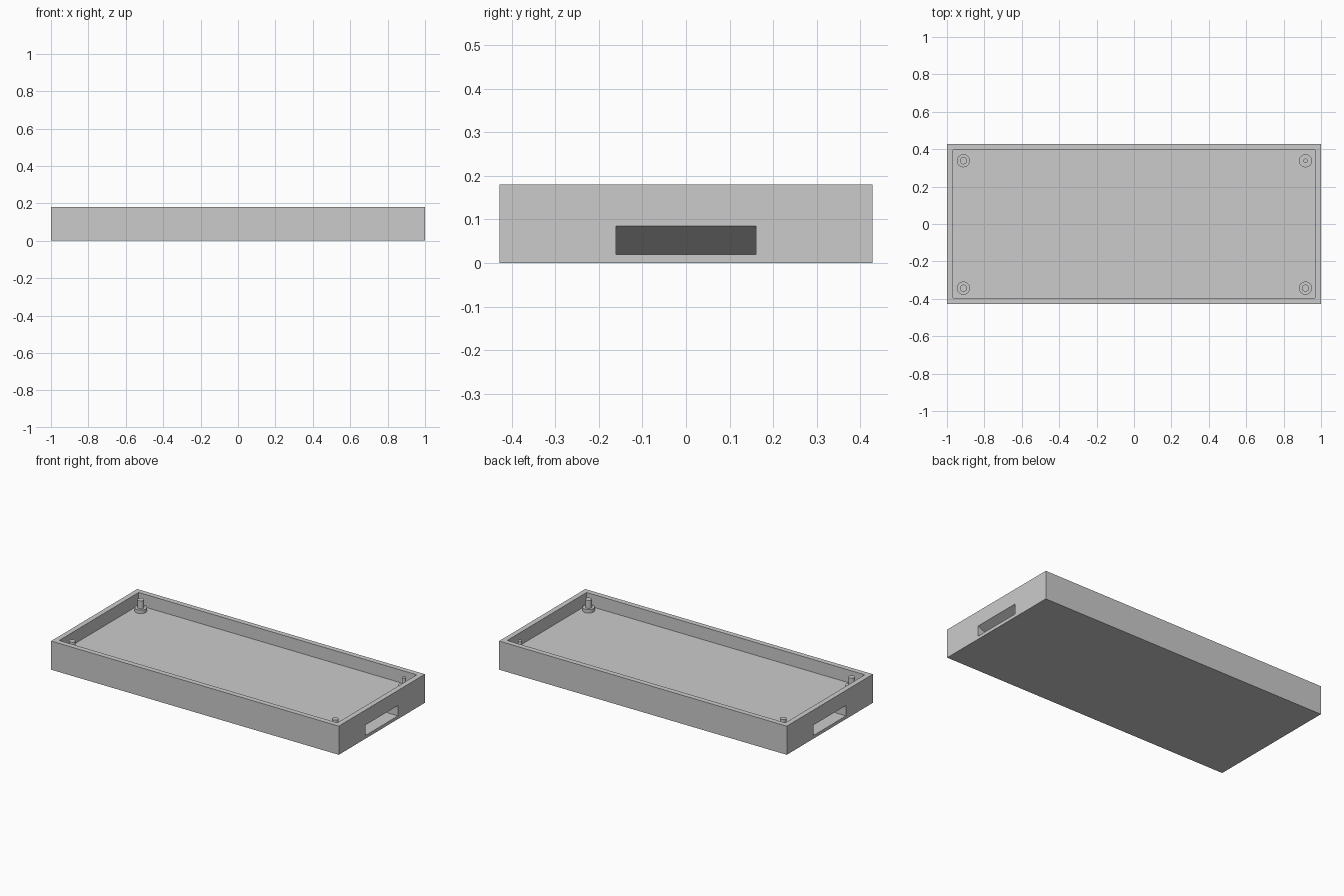
import bpy
import bmesh
from mathutils import Vector

cube = bpy.data.objects.get("Cube")
if cube:
    bpy.data.objects.remove(cube, do_unlink=True)

LENGTH, WIDTH, HEIGHT = 2.0, 0.855, 0.18
WALL = 0.033
FLOOR_Z = 0.1

grey = bpy.data.materials.new("plain_grey")
grey.use_nodes = True
colour = (0.6, 0.6, 0.6, 1.0)
grey.diffuse_color = colour
grey.node_tree.nodes["Principled BSDF"].inputs["Base Color"].default_value = colour


def add_object(name, bm):
    mesh = bpy.data.meshes.new(name)
    bm.to_mesh(mesh)
    bm.free()
    mesh.materials.append(grey)
    obj = bpy.data.objects.new(name, mesh)
    bpy.context.collection.objects.link(obj)
    return obj


def recess(bm, direction, low, high, depth):
    """Sink a rectangular pocket, bounded by low and high, into one box face."""
    direction = Vector(direction)
    bm.normal_update()
    face = max(bm.faces, key=lambda f: f.calc_center_median().dot(direction))
    axis = max(range(3), key=lambda i: abs(direction[i]))
    centre = face.calc_center_median()
    # First inset makes the mouth, the second makes the pocket bottom
    for sink in (0, depth):
        bmesh.ops.inset_individual(bm, faces=[face], thickness=0.005)
        for v in face.verts:
            for i in range(3):
                if i == axis:
                    v.co[i] = centre[i] - direction[i] * sink
                else:
                    v.co[i] = low[i] if v.co[i] < centre[i] else high[i]


# Tray with an open top and a slot in each end
bm = bmesh.new()
bmesh.ops.create_cube(bm, size=1)
for v in bm.verts:
    v.co = Vector((v.co.x * LENGTH, v.co.y * WIDTH, (v.co.z + 0.5) * HEIGHT))
inner = Vector((LENGTH / 2 - WALL, WIDTH / 2 - WALL, 0))
recess(bm, (0, 0, 1), -inner, inner, HEIGHT - FLOOR_Z)
for side in (-1, 1):
    recess(bm, (side, 0, 0), (0, -0.16, 0.02), (0, 0.16, 0.085), 0.15)
bmesh.ops.recalc_face_normals(bm, faces=bm.faces)
add_object("tray", bm)


def cylinder(name, x, y, radius, bottom, top):
    bm = bmesh.new()
    bmesh.ops.create_cone(bm, cap_ends=True, segments=32, radius1=radius,
                          radius2=radius, depth=top - bottom)
    obj = add_object(name, bm)
    obj.location = (x, y, (bottom + top) / 2)
    bpy.ops.object.select_all(action="DESELECT")
    obj.select_set(True)
    bpy.context.view_layer.objects.active = obj
    bpy.ops.object.shade_smooth_by_angle()


# Stepped corner posts; the back left pin is thinner
for x, side in ((-0.912, "right"), (0.917, "left")):
    for y, end in ((-0.343, "front"), (0.338, "back")):
        thin = side == "left" and end == "back"
        cylinder(f"{end}_{side}_post_base", x, y, 0.035, FLOOR_Z - 0.005, 0.122)
        cylinder(f"{end}_{side}_post_pin", x, y, 0.012 if thin else 0.019, 0.118, 0.172)
